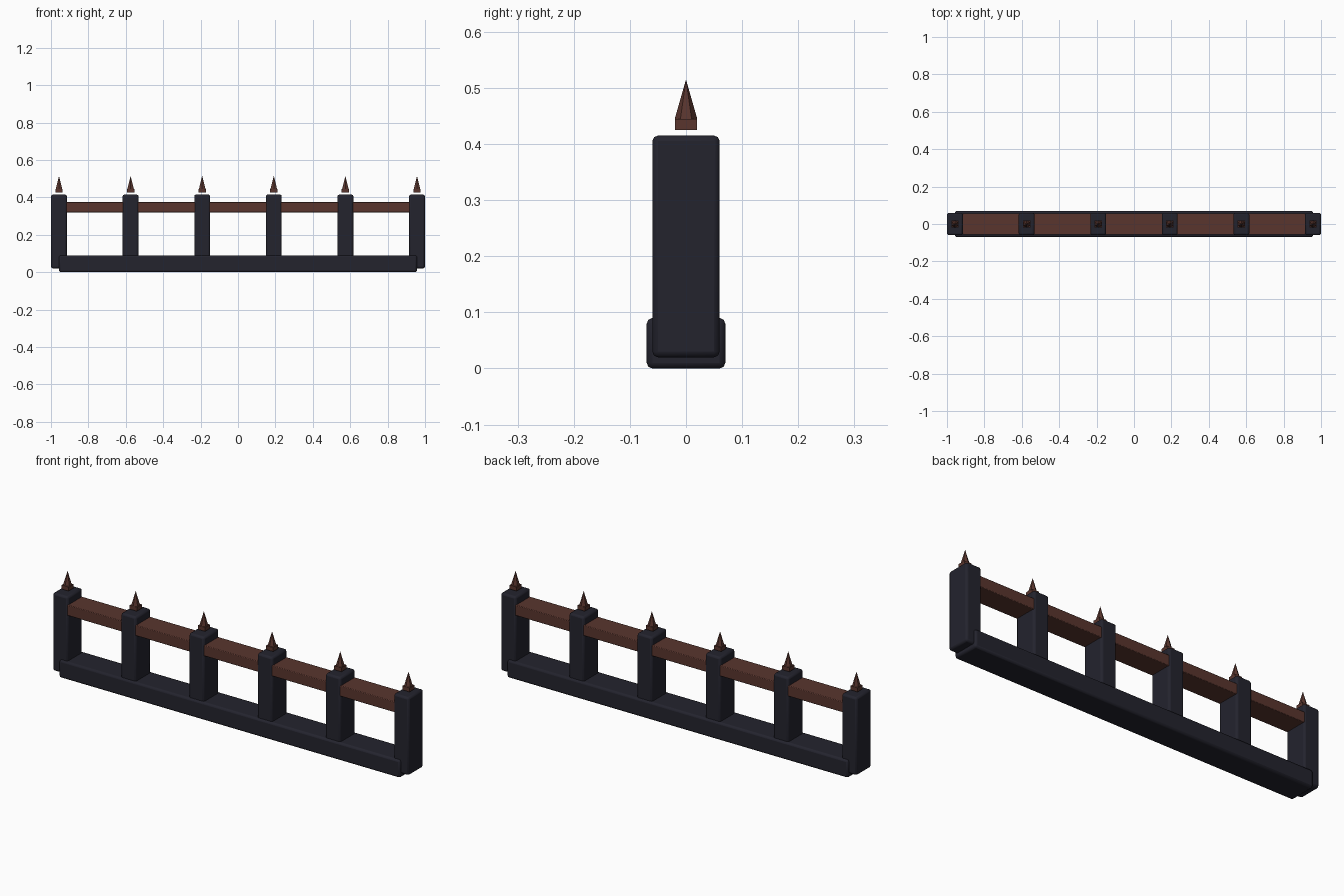
import bpy
import math

if "Cube" in bpy.data.objects:
    bpy.data.objects.remove(bpy.data.objects["Cube"], do_unlink=True)


def material(name, rgb):
    m = bpy.data.materials.new(name)
    m.use_nodes = True
    color = (*rgb, 1)
    m.diffuse_color = color
    m.node_tree.nodes["Principled BSDF"].inputs["Base Color"].default_value = color
    return m


stone = material("dark_stone", (0.017, 0.017, 0.027))
rust = material("rusty_brown", (0.10, 0.036, 0.027))


def box(name, center, size, mat, bevel=0):
    bpy.ops.mesh.primitive_cube_add(size=1, location=center)
    ob = bpy.context.object
    ob.name = name
    ob.scale = size
    bpy.ops.object.transform_apply(location=False, rotation=False, scale=True)
    ob.data.materials.append(mat)
    if bevel:
        mod = ob.modifiers.new("rounded_edges", "BEVEL")
        mod.width = bevel
        mod.segments = 2
        bpy.ops.object.shade_smooth_by_angle(angle=math.radians(30))
    return ob


# Base beam and top rail
box("base_beam", (0, 0, 0.045), (1.914, 0.14, 0.09), stone, 0.01)
box("top_rail", (0, 0, 0.347), (1.914, 0.114, 0.054), rust, 0.003)

# Evenly spaced posts, each with a collar and a spike hovering above it
count = 6
reach = 0.957
for i in range(count):
    x = -reach + 2 * reach * i / (count - 1)
    n = i + 1
    box(f"post_{n}", (x, 0, 0.2175), (0.085, 0.12, 0.395), stone, 0.01)
    box(f"spike_collar_{n}", (x, 0, 0.435), (0.04, 0.04, 0.02), rust)
    bpy.ops.mesh.primitive_cone_add(vertices=6, radius1=0.02, radius2=0,
                                    depth=0.07, location=(x, 0, 0.48))
    spike = bpy.context.object
    spike.name = f"spike_{n}"
    spike.data.materials.append(rust)
